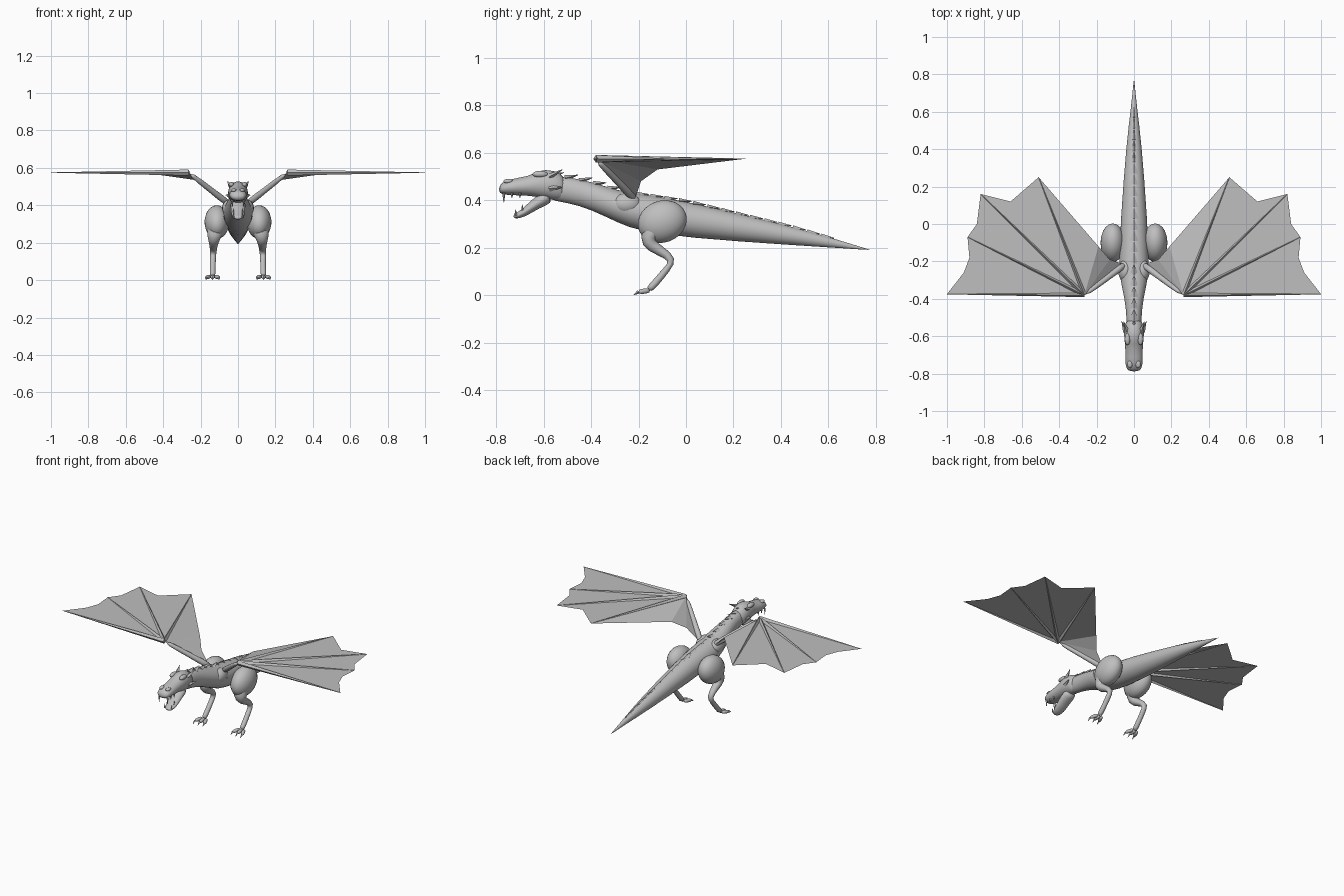
import bpy, bmesh, math
from mathutils import Vector

default_cube = bpy.data.objects.get("Cube")
if default_cube:
    bpy.data.objects.remove(default_cube, do_unlink=True)

GREY = (.52, .52, .52, 1)
grey_material = bpy.data.materials.new("stone_grey")
grey_material.use_nodes = True
grey_material.diffuse_color = GREY
grey_material.node_tree.nodes["Principled BSDF"].inputs["Base Color"].default_value = GREY


def finish(name, bm, smooth=True, rounded=False):
    """Turn a bmesh into a named, shaded object."""
    mesh = bpy.data.meshes.new(name)
    bm.to_mesh(mesh)
    bm.free()
    mesh.materials.append(grey_material)
    part = bpy.data.objects.new(name, mesh)
    bpy.context.collection.objects.link(part)
    for polygon in mesh.polygons:
        polygon.use_smooth = smooth
    if rounded:
        modifier = part.modifiers.new("rounding", "SUBSURF")
        modifier.levels = modifier.render_levels = 1
    return part


def loft(name, centres, sizes, segments=12, axis=None, smooth=True):
    """Skin elliptical rings along a path; each size is (half width, half depth)."""
    bm = bmesh.new()
    centres = [Vector(centre) for centre in centres]
    last = len(centres) - 1
    rings = []
    for index, (centre, (width, depth)) in enumerate(zip(centres, sizes)):
        tangent = axis or centres[min(index + 1, last)] - centres[max(index - 1, 0)]
        tangent = tangent.normalized()
        guide = Vector((0, 1, 0)) if abs(tangent.x) > .5 else Vector((1, 0, 0))
        across = (guide - tangent * guide.dot(tangent)).normalized()
        upward = tangent.cross(across)
        ring = []
        for step in range(segments):
            angle = math.tau * step / segments
            offset = across * width * math.cos(angle) + upward * depth * math.sin(angle)
            ring.append(bm.verts.new(centre + offset))
        rings.append(ring)
    for near, far in zip(rings, rings[1:]):
        for step in range(segments):
            following = (step + 1) % segments
            bm.faces.new((near[step], near[following], far[following], far[step]))
    bm.faces.new(rings[0])
    bm.faces.new(rings[-1])
    bmesh.ops.recalc_face_normals(bm, faces=bm.faces)
    return finish(name, bm, smooth, rounded=smooth)


def tube(name, centres, radii, segments=10):
    return loft(name, centres, [(radius, radius) for radius in radii], segments)


def spike(name, base, tip, width, depth):
    return loft(name, (base, tip), ((width, depth), (.001, .001)), segments=4, smooth=False)


def ball(name, centre, radii, tilt=0):
    bm = bmesh.new()
    bmesh.ops.create_uvsphere(bm, u_segments=20, v_segments=14, radius=1)
    part = finish(name, bm)
    part.location, part.scale, part.rotation_euler.x = centre, radii, tilt
    return part


def spine_loft(name, rows):
    """Upright rings from rows of (y, bottom, top, half width)."""
    centres = [(0, y, (bottom + top) / 2) for y, bottom, top, width in rows]
    sizes = [(width, (top - bottom) / 2) for y, bottom, top, width in rows]
    loft(name, centres, sizes, segments=16, axis=Vector((0, 1, 0)))


# Neck, trunk and tail in one skin
BODY = [
    (-.6, .4, .51, .04), (-.5, .39, .5, .04), (-.4, .36, .48, .05), (-.28, .3, .44, .08),
    (-.2, .27, .43, .08), (0, .24, .4, .075), (.45, .21, .29, .04),
    (.62, .2, .24, .016), (.78, .19, .19, .001)]
spine_loft("body", BODY)

# Head and open lower jaw
spine_loft("head", [
    (-.79, .43, .46, .03), (-.76, .42, .49, .05), (-.66, .42, .5, .046),
    (-.62, .41, .53, .053), (-.56, .4, .53, .056), (-.5, .39, .5, .04)])
loft("lower_jaw",
     [(0, -.57, .42), (0, -.63, .39), (0, -.69, .34), (0, -.73, .33)],
     [(.045, .035), (.04, .025), (.038, .017), (.02, .01)])


def back_height(y):
    for (start, _, low, _), (end, _, high, _) in zip(BODY, BODY[1:]):
        if start <= y <= end:
            return low + (high - low) * (y - start) / (end - start)


# Row of back spines, tall on the neck and nearly flush on the tail
for index in range(20):
    y = -.57 + index * .06
    on_neck = y < -.25
    foot = Vector((0, y, back_height(y) - .008))
    point = Vector((0, y + .055, back_height(y + .055) + (.016 if on_neck else .002)))
    spike(f"back_spine_{index + 1}", foot, point, width=.024 if y < .3 else .012, depth=.013)

# Wing outline in plan: finger tips with scallops between them
WING_HEIGHT = .575
WING_OUTLINE = [(1, -.375), (.91, -.26), (.88, -.18), (.89, -.07),
                (.84, 0), (.82, .16), (.66, .12), (.51, .25)]
FINGER_TIPS = [WING_OUTLINE[index] for index in (0, 3, 5, 7)]

for side, sign in (("left", 1), ("right", -1)):
    def place(x, y, z):
        return Vector((sign * x, y, z))

    # Wing membrane fanning from the wrist and hanging down to the shoulder
    wrist = place(.265, -.38, WING_HEIGHT)
    edge = [place(x, y, WING_HEIGHT) for x, y in WING_OUTLINE]
    edge += [place(.19, -.12, .53), place(.13, -.19, .48), place(.07, -.21, .42)]
    bm = bmesh.new()
    hub = bm.verts.new(wrist)
    rim = [bm.verts.new(corner) for corner in edge]
    for near, far in zip(rim, rim[1:]):
        face = bm.faces.new((hub, near, far))
        face.normal_update()
        if face.normal.z < 0:
            face.normal_flip()
    finish(f"{side}_wing_membrane", bm, smooth=False)

    # Wing arm and tapering fingers
    shoulder = place(.04, -.21, .4)
    tube(f"{side}_wing_arm", [shoulder, shoulder.lerp(wrist, .4), wrist], [.024, .015, .016])
    for number, (x, y) in enumerate(FINGER_TIPS, 1):
        spike(f"{side}_wing_finger_{number}", wrist, place(x, y, WING_HEIGHT), width=.011, depth=.016)

    # Shoulder and haunch masses
    ball(f"{side}_shoulder", place(.045, -.25, .385), (.04, .06, .045))
    ball(f"{side}_thigh", place(.113, -.1, .31), (.066, .105, .088), tilt=math.radians(20))

    # Leg: thigh, knee, backward hock and foot
    leg_path = [place(.113, -.1, .32), place(.12, -.15, .26), place(.13, -.165, .22),
                place(.13, -.11, .187), place(.133, -.05, .15), place(.134, -.08, .11),
                place(.135, -.13, .05), place(.136, -.16, .02)]
    tube(f"{side}_leg", leg_path, [.05, .05, .034, .023, .018, .016, .016, .017])

    # Splayed toes with claws
    for number, spread in enumerate((-.034, 0, .034), 1):
        root = place(.136 + spread * .4, -.15, .02)
        knuckle = place(.136 + spread, -.2, .014)
        tube(f"{side}_toe_{number}", [root, root.lerp(knuckle, .7), knuckle], [.012, .012, .009])
        spike(f"{side}_claw_{number}", knuckle, knuckle + Vector((0, -.02, -.013)), .007, .008)

    # Brow, nostril bump and horns
    ball(f"{side}_brow", place(.035, -.615, .51), (.015, .032, .014))
    ball(f"{side}_nostril", place(.022, -.75, .48), (.014, .02, .01))
    spike(f"{side}_upper_horn", place(.038, -.575, .5), place(.056, -.52, .53), .014, .012)
    spike(f"{side}_cheek_horn", place(.045, -.575, .45), place(.066, -.52, .455), .014, .014)

    # Teeth, with a long fang at the front
    for number in range(3):
        root = place(.03, -.768 + number * .034, .43)
        drop = Vector((0, 0, -.02 if number else -.04))
        spike(f"{side}_upper_tooth_{number + 1}", root, root + drop, .007, .007)
    for number in range(2):
        root = place(.025, -.718 + number * .028, .336 + number * .02)
        spike(f"{side}_lower_tooth_{number + 1}", root, root + Vector((0, 0, .026)), .006, .006)
